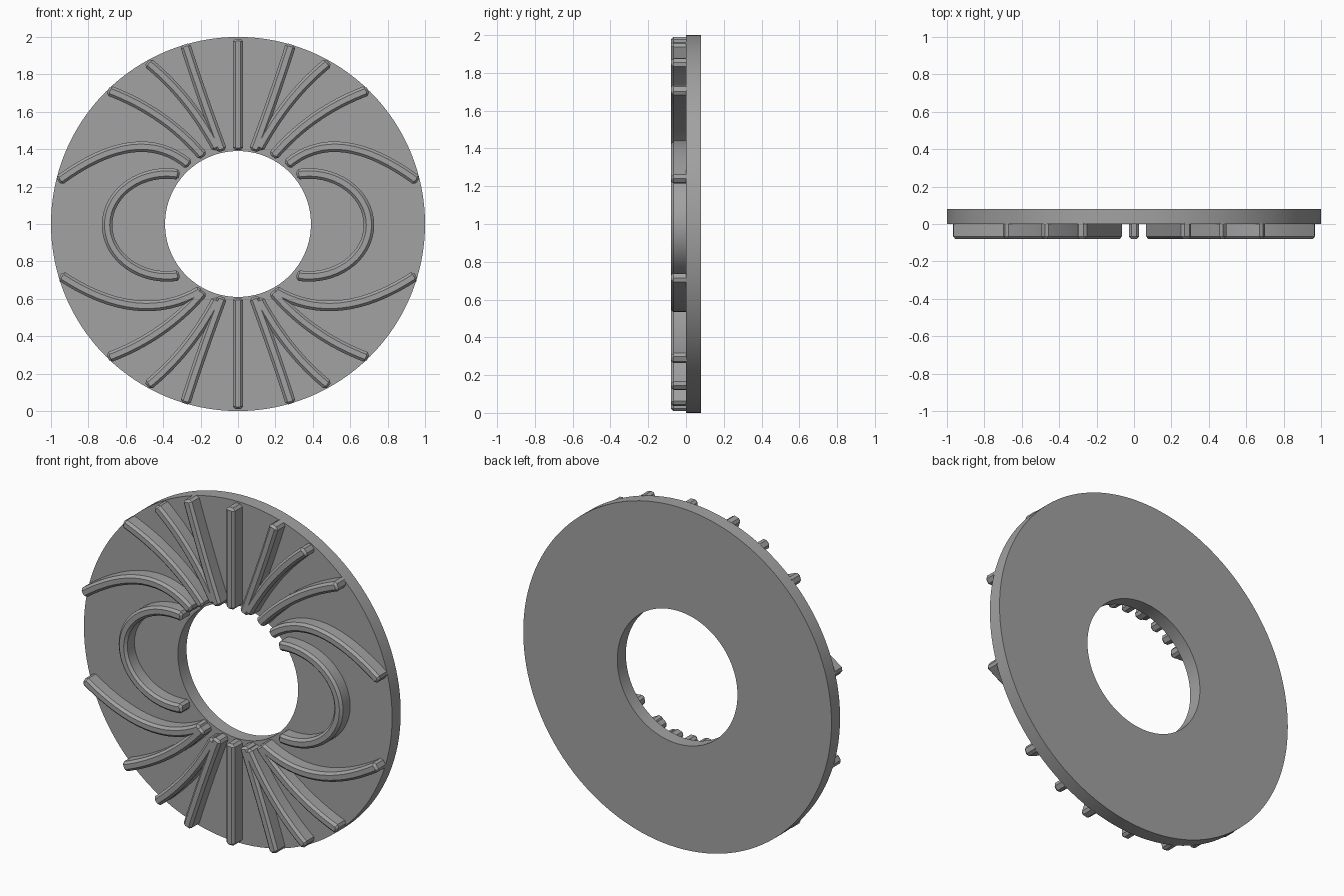
import bpy, bmesh
from math import cos, sin, pi, radians
from mathutils import Vector

if "Cube" in bpy.data.objects:
    bpy.data.objects.remove(bpy.data.objects["Cube"])

grey = bpy.data.materials.new("mid_grey")
grey.use_nodes = True
colour = (0.36, 0.36, 0.36, 1)
grey.diffuse_color = colour
grey.node_tree.nodes["Principled BSDF"].inputs["Base Color"].default_value = colour

HALF = 0.028      # half width of a rib
CHAMFER = 0.014
CENTRE_Z = 1.0


def finish(bm, name):
    bmesh.ops.recalc_face_normals(bm, faces=bm.faces[:])
    mesh = bpy.data.meshes.new(name)
    bm.to_mesh(mesh)
    bm.free()
    obj = bpy.data.objects.new(name, mesh)
    bpy.context.collection.objects.link(obj)
    mesh.materials.append(grey)
    bpy.ops.object.select_all(action='DESELECT')
    obj.select_set(True)
    bpy.context.view_layer.objects.active = obj
    bpy.ops.object.shade_smooth_by_angle(angle=radians(25))
    return obj


def ring(name, inner, outer, front, back, count=128):
    bm = bmesh.new()
    section = [(inner, front), (outer, front), (outer, back), (inner, back)]
    loops = []
    for r, y in section:
        loops.append([bm.verts.new((r * cos(2 * pi * i / count), y,
                                    CENTRE_Z + r * sin(2 * pi * i / count)))
                      for i in range(count)])
    for k in range(4):
        a, b = loops[k], loops[(k + 1) % 4]
        for i in range(count):
            j = (i + 1) % count
            bm.faces.new((a[i], a[j], b[j], b[i]))
    return finish(bm, name)


def bend(a, m, b, steps=16):
    """Curve from a to b that passes through m halfway."""
    a, m, b = Vector(a), Vector(m), Vector(b)
    c = 2 * m - (a + b) / 2
    ts = [i / steps for i in range(steps + 1)]
    return [a * (1 - t) ** 2 + c * 2 * t * (1 - t) + b * t * t for t in ts]


def rib(name, path, side=1):
    """Chamfered bar swept along a path on the front face."""
    path = [Vector((side * p.x, p.y)) for p in path]
    n = len(path)
    tangents = [(path[min(i + 1, n - 1)] - path[max(i - 1, 0)]).normalized()
                for i in range(n)]
    # cut the corners at each end
    t0, t1 = tangents[0], tangents[-1]
    stations = [(path[0], t0, 0.5), (path[0] + t0 * CHAMFER, t0, 1)]
    stations += [(path[i], tangents[i], 1) for i in range(1, n - 1)]
    stations += [(path[-1] - t1 * CHAMFER, t1, 1), (path[-1], t1, 0.5)]
    bm = bmesh.new()
    rows = []
    last = len(stations) - 1
    for i, (p, t, width) in enumerate(stations):
        normal = Vector((-t.y, t.x))
        push = t * CHAMFER * ((i == 0) - (i == last))
        w, top = HALF * width, HALF * width - CHAMFER * (0.5 if width < 1 else 1)
        row = []
        for off, y, shift in ((-w, 0.005, 0), (-w, -0.08 + CHAMFER, 0), (-top, -0.08, 1),
                              (top, -0.08, 1), (w, -0.08 + CHAMFER, 0), (w, 0.005, 0)):
            q = p + normal * off + push * shift * 0.8
            row.append(bm.verts.new((q.x, y, CENTRE_Z + q.y)))
        rows.append(row)
    for a, b in zip(rows, rows[1:]):
        for k in range(6):
            bm.faces.new((a[k], a[(k + 1) % 6], b[(k + 1) % 6], b[k]))
    for row in (rows[0], rows[-1]):
        bm.faces.new((row[0], row[1], row[4], row[5]))
        bm.faces.new((row[1], row[2], row[3], row[4]))
    return finish(bm, name)


# flat disc with a round opening
ring("disc", 0.39, 1.0, 0.0, 0.08)

# straight centre ribs
for label, s in (("upper", 1), ("lower", -1)):
    rib(label + "_centre_rib", bend((0, 0.395 * s), (0, 0.69 * s), (0, 0.99 * s), 4))

# fanned ribs: start, halfway point and end
fan = [
    ("inner", (0.085, 0.39), (0.188, 0.675), (0.283, 0.96)),
    ("middle", (0.11, 0.40), (0.28, 0.66), (0.485, 0.865)),
    ("outer", (0.185, 0.36), (0.415, 0.57), (0.695, 0.715)),
]
sweep = {
    "upper": ((0.26, 0.315), (0.57, 0.41), (0.96, 0.23)),
    "lower": ((0.195, -0.355), (0.55, -0.435), (0.95, -0.275)),
}
for side_name, side in (("left", 1), ("right", -1)):
    for label, s in (("upper", 1), ("lower", -1)):
        for kind, *pts in fan:
            pts = [(x, z * s) for x, z in pts]
            rib(f"{side_name}_{label}_{kind}_rib", bend(*pts), side)
        rib(f"{side_name}_{label}_swept_rib", bend(*sweep[label]), side)

    # horseshoe rib around the side of the opening
    angles = [radians(102 - 204 * i / 32) for i in range(33)]
    arc = [Vector((0.38 + 0.32 * cos(a), -0.005 + 0.275 * sin(a))) for a in angles]
    rib(side_name + "_horseshoe_rib", arc, side)
